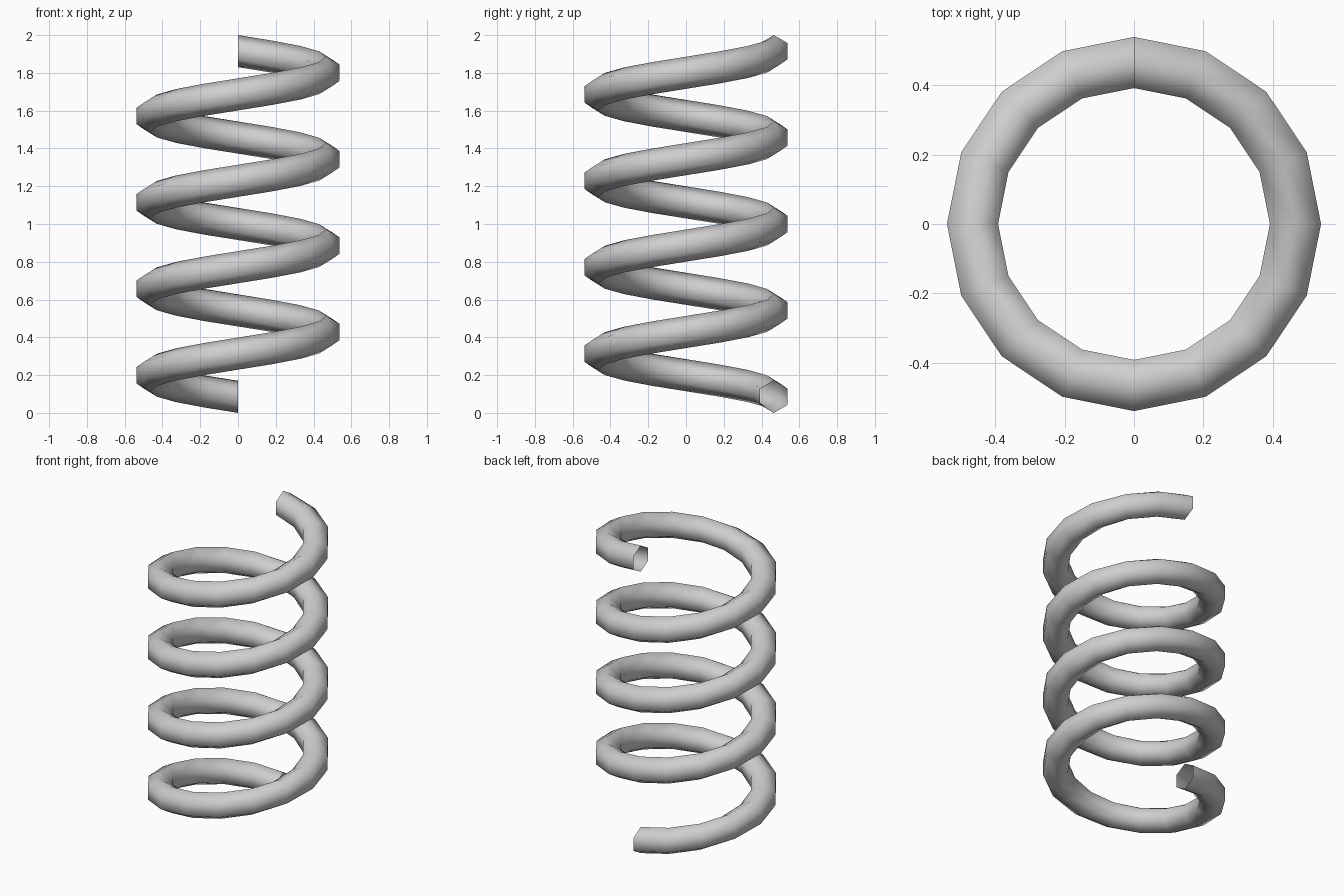
import bpy
import bmesh
from math import cos, sin, pi, tau

cube = bpy.data.objects.get("Cube")
if cube:
    bpy.data.objects.remove(cube, do_unlink=True)

TURNS = 4
STEPS = 16            # segments per turn
SIDES = 6             # sides of the wire
COIL_RADIUS = 0.465
WIRE_RADIUS = 0.085
RISE = 2.0 - 2 * WIRE_RADIUS

# Plain grey metal
grey = bpy.data.materials.new("grey_metal")
grey.use_nodes = True
colour = (0.62, 0.62, 0.62, 1.0)
grey.diffuse_color = colour
grey.node_tree.nodes["Principled BSDF"].inputs["Base Color"].default_value = colour


def wire_ring(bm, step):
    """One upright six-sided section of the wire along the helix."""
    turn = pi / 2 + tau * step / STEPS
    height = WIRE_RADIUS + RISE * step / (TURNS * STEPS)
    ring = []
    for side in range(SIDES):
        around = tau * (side + 0.5) / SIDES
        r = COIL_RADIUS + WIRE_RADIUS * cos(around)
        z = height + WIRE_RADIUS * sin(around)
        ring.append(bm.verts.new((r * cos(turn), r * sin(turn), z)))
    return ring


# Open-ended wire wound from the bottom to the top
bm = bmesh.new()
rings = [wire_ring(bm, s) for s in range(TURNS * STEPS + 1)]
for low, high in zip(rings, rings[1:]):
    for i in range(SIDES):
        j = (i + 1) % SIDES
        face = bm.faces.new((low[i], high[i], high[j], low[j]))
        face.smooth = True

mesh = bpy.data.meshes.new("spring_coil")
bm.to_mesh(mesh)
bm.free()
mesh.materials.append(grey)
spring = bpy.data.objects.new("spring_coil", mesh)
bpy.context.collection.objects.link(spring)
